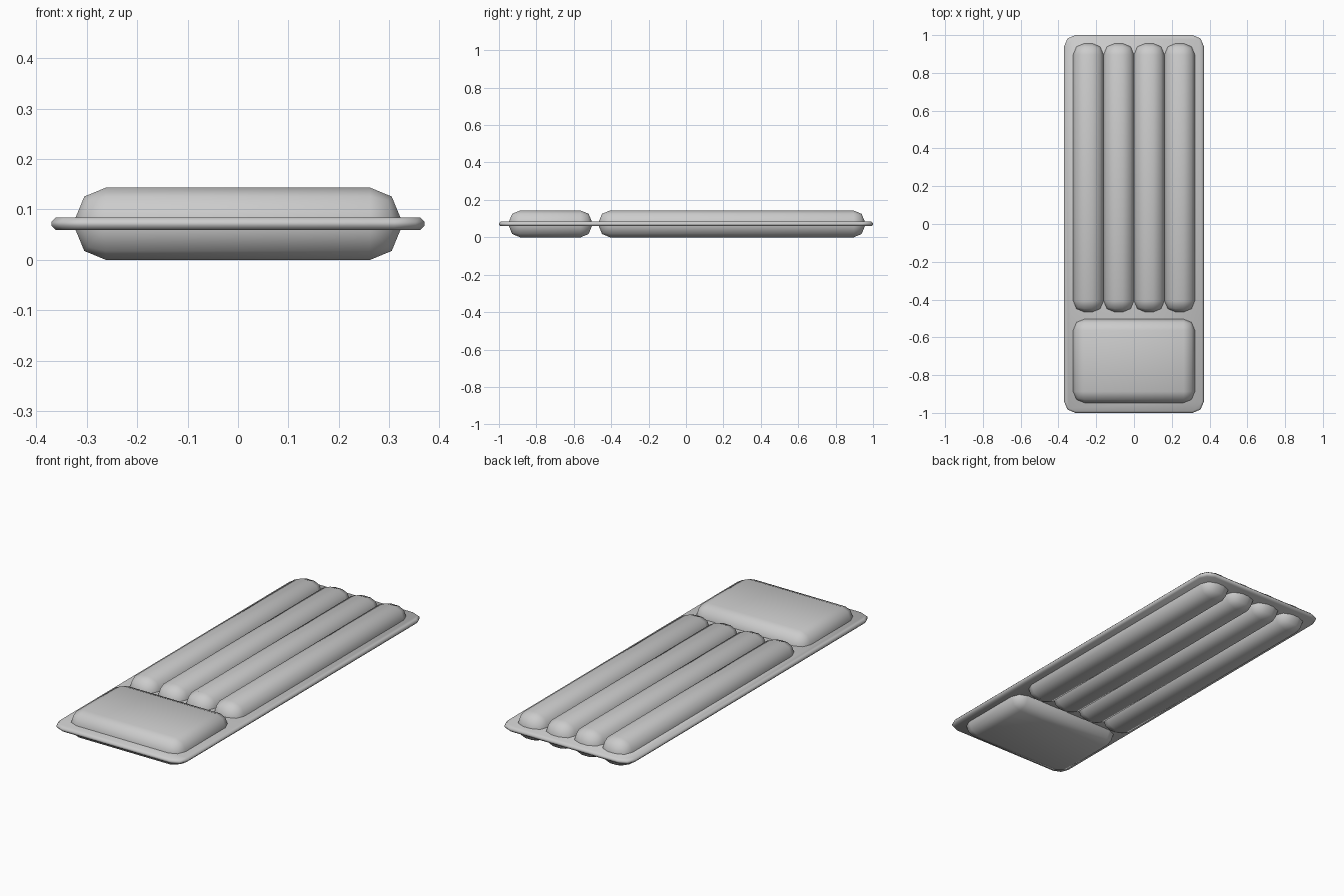
import bpy, bmesh

if "Cube" in bpy.data.objects:
    bpy.data.objects.remove(bpy.data.objects["Cube"])

MID_Z = 0.0715


def box(name, x, y, z, cx=0, cy=0):
    """Box mesh object with applied dimensions, centred at mid height."""
    bpy.ops.mesh.primitive_cube_add(size=1, location=(cx, cy, MID_Z))
    ob = bpy.context.object
    ob.name = name
    ob.scale = (x, y, z)
    bpy.ops.object.transform_apply(location=False, rotation=False, scale=True)
    return ob


def bevel(ob, width, segments):
    mod = ob.modifiers.new("round", 'BEVEL')
    mod.width = width
    mod.segments = segments
    mod.limit_method = 'ANGLE'
    mod.angle_limit = 1.05


def smooth(ob):
    bpy.ops.object.select_all(action='DESELECT')
    ob.select_set(True)
    bpy.context.view_layer.objects.active = ob
    for mod in list(ob.modifiers):
        bpy.ops.object.modifier_apply(modifier=mod.name)
    bpy.ops.object.shade_smooth_by_angle(angle=1.0)


# Flat welded seam sheet with rounded plan corners and chamfered rim
sheet = box("seam_sheet", 0.74, 2.0, 0.025)
bm = bmesh.new()
bm.from_mesh(sheet.data)
upright = [e for e in bm.edges if abs(e.verts[0].co.z - e.verts[1].co.z) > 0.01]
bmesh.ops.bevel(bm, geom=upright, offset=0.06, segments=2, profile=0.5, affect='EDGES')
bm.to_mesh(sheet.data)
bm.free()
bevel(sheet, 0.009, 1)
smooth(sheet)

# Inflated head pillow
pillow = box("pillow", 0.645, 0.444, 0.143, cy=-0.725)
bevel(pillow, 0.06, 2)
smooth(pillow)

# Four long air chambers side by side
width = 0.645 / 4
for i in range(4):
    tube = box(f"air_chamber_{i + 1}", width, 1.423, 0.143, cx=(i - 1.5) * width, cy=0.245)
    bevel(tube, 0.06, 2)
    smooth(tube)
